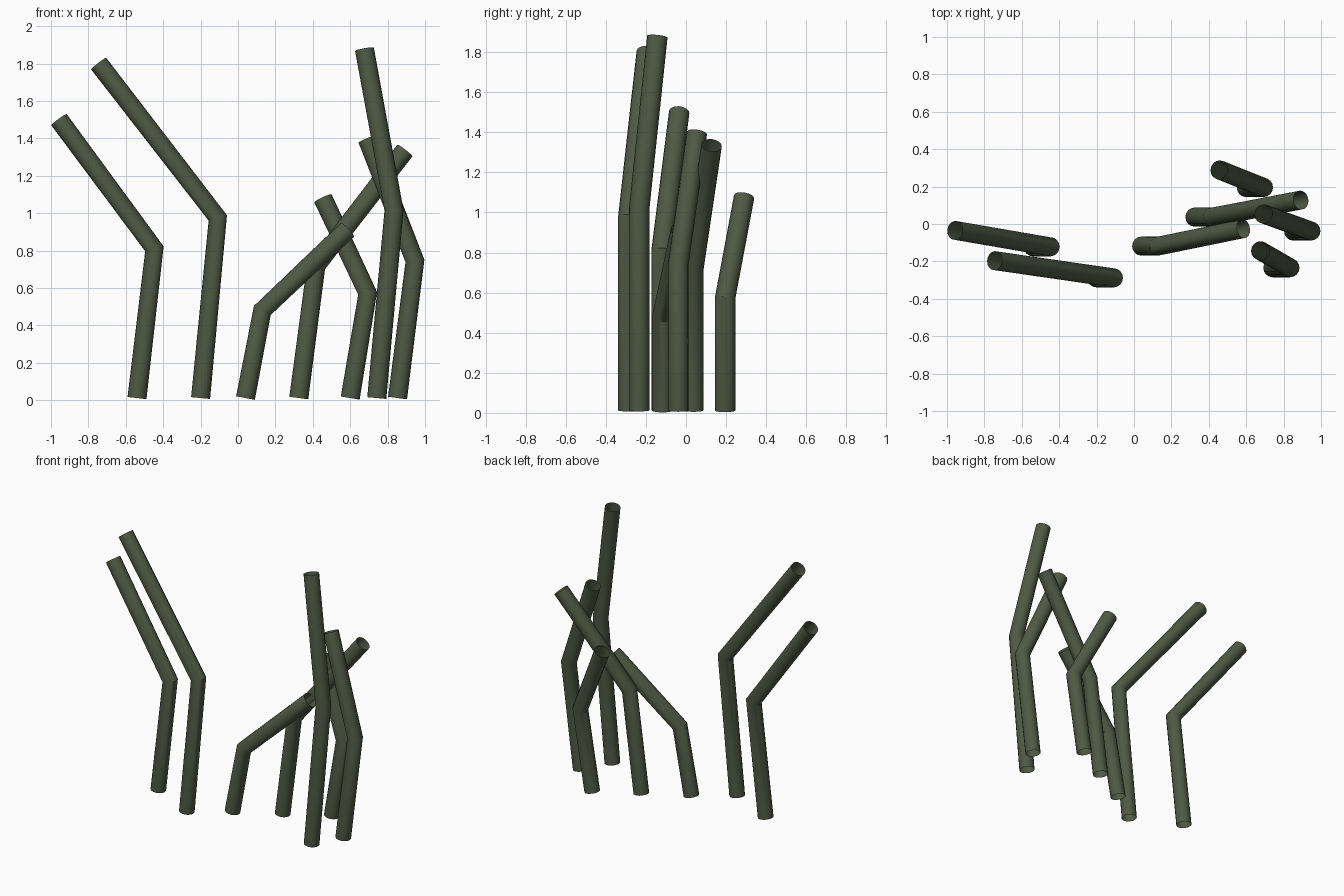
import bpy
import math

if "Cube" in bpy.data.objects:
    bpy.data.objects.remove(bpy.data.objects["Cube"])

RADIUS = 0.051
FOOT_Z = 0.012

green = bpy.data.materials.new("dark moss green")
green.diffuse_color = (0.078, 0.100, 0.056, 1.0)
green.use_nodes = True
green.node_tree.nodes["Principled BSDF"].inputs["Base Color"].default_value = green.diffuse_color


def bent_stem(name, foot, knee, tip):
    """Open round tube with one bend: foot (x, y), knee and tip (x, y, z)."""
    curve = bpy.data.curves.new(name, 'CURVE')
    curve.dimensions = '3D'
    curve.bevel_depth = RADIUS
    curve.bevel_resolution = 6
    curve.use_fill_caps = False
    spline = curve.splines.new('POLY')
    spline.points.add(2)
    for point, co in zip(spline.points, ((*foot, FOOT_Z), knee, tip)):
        point.co = (*co, 1.0)
    obj = bpy.data.objects.new(name, curve)
    bpy.context.collection.objects.link(obj)
    curve.materials.append(green)

    # Turn the tube into a mesh, smooth around, sharp at the bend
    bpy.ops.object.select_all(action='DESELECT')
    obj.select_set(True)
    bpy.context.view_layer.objects.active = obj
    bpy.ops.object.convert(target='MESH')
    bpy.ops.object.shade_smooth_by_angle(angle=math.radians(30))


# Left pair, leaning left
bent_stem("left_outer_stem", (-0.54, -0.122), (-0.447, -0.122, 0.81), (-0.957, -0.034, 1.50))
bent_stem("left_inner_stem", (-0.20, -0.288), (-0.108, -0.288, 0.975), (-0.745, -0.196, 1.80))

# Middle pair, leaning right
bent_stem("low_middle_stem", (0.04, -0.118), (0.13, -0.118, 0.48), (0.585, -0.025, 0.912))
bent_stem("tall_middle_stem", (0.325, 0.037), (0.418, 0.037, 0.72), (0.892, 0.128, 1.335))

# Right group, leaning left
bent_stem("right_back_stem", (0.60, 0.195), (0.693, 0.195, 0.572), (0.455, 0.29, 1.078))
bent_stem("right_front_stem", (0.742, -0.234), (0.834, -0.234, 1.015), (0.676, -0.143, 1.877))
bent_stem("right_outer_stem", (0.853, -0.038), (0.946, -0.038, 0.745), (0.692, 0.054, 1.395))
